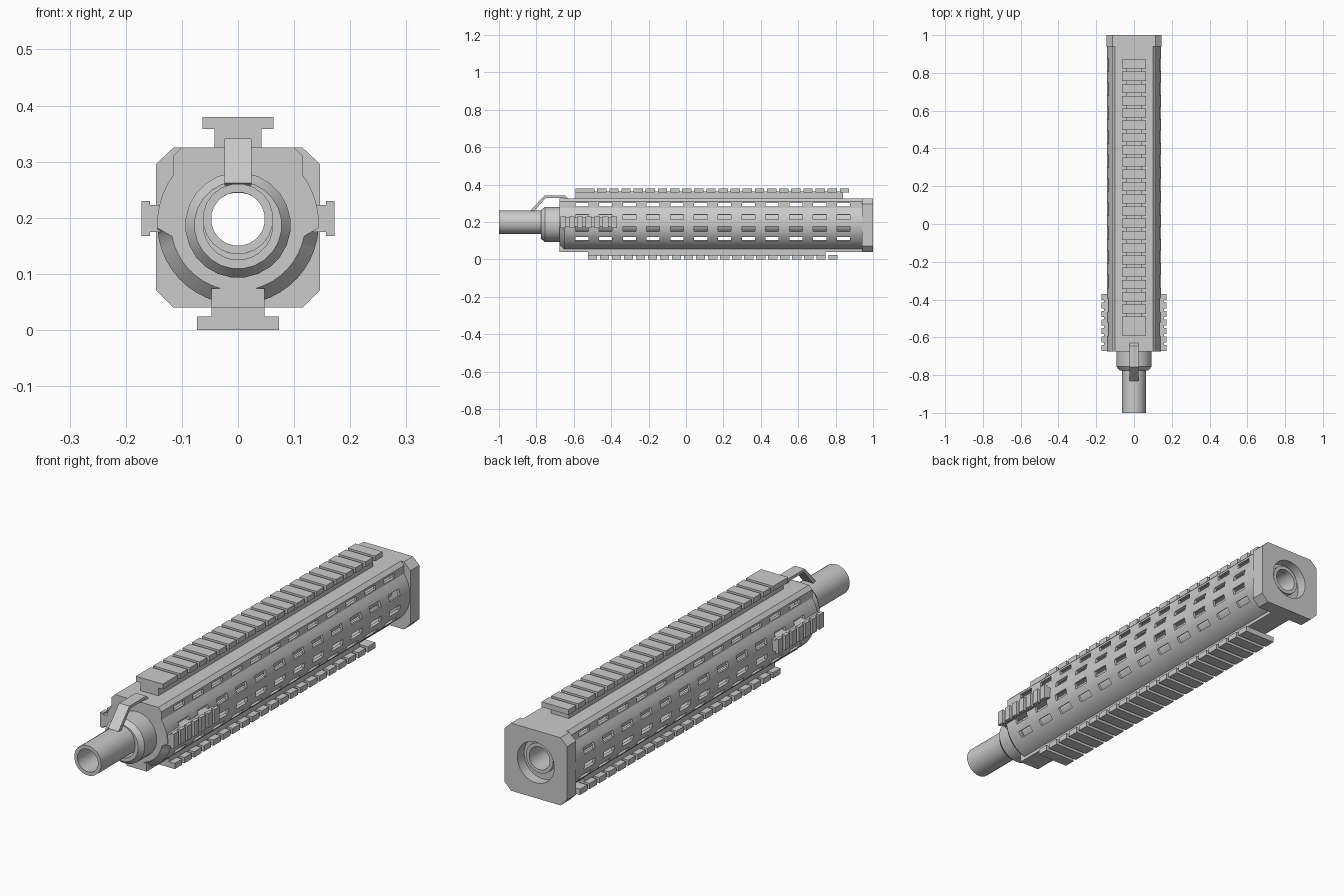
import bpy, bmesh, math
from mathutils import Matrix, Vector

if "Cube" in bpy.data.objects:
    bpy.data.objects.remove(bpy.data.objects["Cube"])

CZ = 0.19  # centre height of the round handguard


def finish(name, bm, smooth=False):
    bmesh.ops.recalc_face_normals(bm, faces=bm.faces)
    me = bpy.data.meshes.new(name)
    bm.to_mesh(me)
    bm.free()
    ob = bpy.data.objects.new(name, me)
    bpy.context.collection.objects.link(ob)
    if smooth:
        smooth_object(ob)
    return ob


def smooth_object(ob):
    bpy.ops.object.select_all(action='DESELECT')
    ob.select_set(True)
    bpy.context.view_layer.objects.active = ob
    bpy.ops.object.shade_smooth_by_angle(angle=math.radians(30))


def add_box(bm, x0, x1, y0, y1, z0, z1, rot=None):
    m = Matrix.Translation(((x0 + x1) / 2, (y0 + y1) / 2, (z0 + z1) / 2)) \
        @ Matrix.Diagonal((x1 - x0, y1 - y0, z1 - z0, 1))
    bmesh.ops.create_cube(bm, size=1, matrix=(rot @ m) if rot else m)


def loft(bm, rings, closed=False):
    vs = [[bm.verts.new(p) for p in r] for r in rings]
    n = len(rings[0])
    pairs = list(zip(vs, vs[1:])) + ([(vs[-1], vs[0])] if closed else [])
    for a, b in pairs:
        for i in range(n):
            j = (i + 1) % n
            bm.faces.new((a[i], a[j], b[j], b[i]))
    if not closed:
        bm.faces.new(vs[0])
        bm.faces.new(vs[-1])


def lathe(name, profile, cz, n, closed=True):
    bm = bmesh.new()
    ang = [2 * math.pi * (i + 0.5) / n for i in range(n)]
    loft(bm, [[(r * math.cos(a), y, cz + r * math.sin(a)) for a in ang] for r, y in profile], closed)
    return finish(name, bm, True)


def cut(ob, cutter):
    cutter.hide_render = True
    m = ob.modifiers.new("cut", 'BOOLEAN')
    m.operation, m.solver, m.object = 'DIFFERENCE', 'EXACT', cutter
    bpy.context.view_layer.objects.active = ob
    bpy.ops.object.modifier_apply(modifier=m.name)
    bpy.data.objects.remove(cutter)
    smooth_object(ob)


# Handguard shell: round below, flat topped above, closed at the front
def section(r, hw, top, ch, y, low_r=None, scale=1.0):
    a0 = math.acos(hw / r)
    pts = []
    for i in range(33):
        a = a0 - (math.pi + 2 * a0) * i / 32
        rr = low_r if low_r and math.sin(a) < -0.1 else r
        pts.append((rr * math.cos(a), rr * math.sin(a)))
    t = top - CZ
    pts += [(-hw, t - ch), (-hw + ch, t), (hw - ch, t), (hw, t - ch)]
    return [(x * scale, y, CZ + z * scale) for x, z in pts]


OUT, INN = (0.144, 0.116, 0.325, 0.015), (0.132, 0.104, 0.313, 0.012)
bm = bmesh.new()
loft(bm, [section(*OUT, 0.945), section(*OUT, -0.65), section(*OUT, -0.675, low_r=0.12),
          section(*OUT, -0.675, scale=0.5), section(*OUT, -0.64, scale=0.5),
          section(*INN, -0.64), section(*INN, 0.945)], closed=True)
handguard = finish("handguard", bm)

# Cooling slots, four rows on each side
bm = bmesh.new()
for i in range(12):
    y = -0.557 + 0.1272 * i
    for s in (1, -1):
        x0, x1 = sorted((s * 0.09, s * 0.14))
        add_box(bm, x0, x1, y - 0.035, y + 0.035, 0.282, 0.301)
        for deg in (15, -11, -35):
            a = math.radians(deg if s > 0 else 180 - deg)
            rot = Matrix.Translation((0, 0, CZ)) @ Matrix.Rotation(-a, 4, 'Y')
            add_box(bm, 0.115, 0.165, y - 0.035, y + 0.035, -0.0135, 0.0135, rot)
cut(handguard, finish("slot_cutter", bm))

# Rear plate with a round opening
shape = [(0.146, 0.071), (0.146, 0.296), (0.115, 0.325), (-0.115, 0.325),
         (-0.146, 0.296), (-0.146, 0.071), (-0.115, 0.04), (0.115, 0.04)]
bm = bmesh.new()
loft(bm, [[(x, y, z) for x, z in shape] for y in (0.94, 1.0)])
plate = finish("rear_plate", bm)
cut(plate, lathe("hole_cutter", [(0.086, 0.9), (0.086, 1.1)], CZ, 28, False))
lathe("rear_recess_ring", [(0.055, 0.942), (0.09, 0.942), (0.09, 0.955), (0.055, 0.955)], CZ, 28)

# Barrel and front collar
lathe("barrel", [(0.063, -1.0), (0.063, 0.975), (0.048, 0.975), (0.048, -1.0)], 0.198, 20)
lathe("barrel_collar", [(0.062, -0.775), (0.078, -0.775), (0.094, -0.755),
                        (0.094, -0.66), (0.062, -0.66)], 0.187, 24)

# Keel under the handguard
bm = bmesh.new()
add_box(bm, -0.047, 0.047, -0.675, 0.945, 0.04, 0.074)
finish("keel", bm)


def teeth(start, end, pitch, gap, first=None):
    out, y = [], start
    if first:
        out.append((y, y + first))
        y += first + gap
    n = round((end - y + gap) / pitch)
    p = (end - y + gap) / n
    return out + [(y + i * p, y + (i + 1) * p - gap) for i in range(n)]


# Accessory rails: a stem with a row of wider teeth
bm = bmesh.new()
add_box(bm, -0.042, 0.042, -0.59, 0.84, 0.32, 0.362)
for a, b in teeth(-0.59, 0.872, 0.0635, 0.015, 0.1):
    add_box(bm, -0.063, 0.063, a, b, 0.358, 0.38)
finish("top_rail", bm)

bm = bmesh.new()
add_box(bm, -0.047, 0.047, -0.525, 0.745, 0.018, 0.05)
for a, b in teeth(-0.525, 0.81, 0.0635, 0.015):
    add_box(bm, -0.073, 0.073, a, b, 0.0, 0.024)
finish("bottom_rail", bm)

for s, side in ((1, "right"), (-1, "left")):
    bm = bmesh.new()
    x = sorted((s * 0.118, s * 0.16))
    add_box(bm, *x, -0.672, -0.37, 0.175, 0.223)
    x = sorted((s * 0.157, s * 0.172))
    for a, b in teeth(-0.672, -0.37, 0.043, 0.014):
        add_box(bm, *x, a, b, 0.168, 0.23)
    finish(side + "_side_rail", bm)

# Bent strap from the barrel up to the handguard top
strap = [(-0.83, 0.262), (-0.757, 0.341), (-0.645, 0.341), (-0.63, 0.324),
         (-0.65, 0.324), (-0.653, 0.329), (-0.75, 0.329), (-0.812, 0.258)]
bm = bmesh.new()
loft(bm, [[(x, y, z) for y, z in strap] for x in (-0.024, 0.024)])
finish("front_strap", bm)
